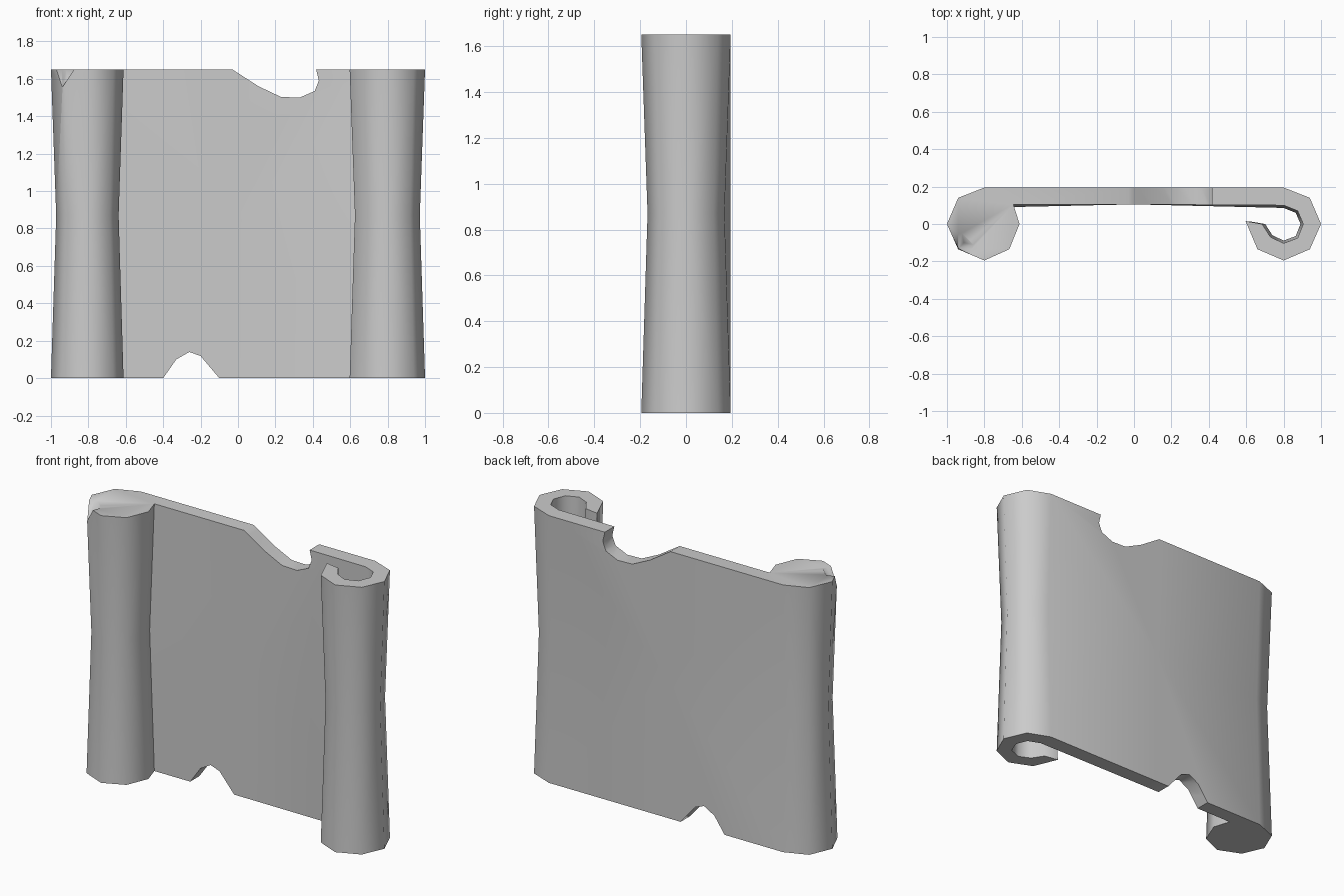
import bpy, bmesh, math

if "Cube" in bpy.data.objects:
    bpy.data.objects.remove(bpy.data.objects["Cube"])

H, MID, PINCH = 1.65, 0.87, 0.86

# Plan outline: solid left roll, flat sheet, open right curl
outline = [(-0.8, 0.195), (-0.94, 0.14), (-1, 0), (-0.94, -0.135), (-0.8, -0.195),
           (-0.667, -0.135), (-0.612, 0), (-0.645, 0.105),
           (0, 0.105),
           (0.8, 0.1), (0.875, 0.07), (0.905, 0), (0.875, -0.075), (0.8, -0.103),
           (0.73, -0.07), (0.685, 0), (0.597, 0.015),
           (0.66, -0.135), (0.8, -0.195), (0.94, -0.135), (1, 0), (0.94, 0.14), (0.8, 0.195),
           (0, 0.195)]


def new_object(name, bm):
    bm.normal_update()
    bmesh.ops.recalc_face_normals(bm, faces=bm.faces[:])
    if bm.calc_volume(signed=True) < 0:
        bmesh.ops.reverse_faces(bm, faces=bm.faces[:])
    mesh = bpy.data.meshes.new(name)
    bm.to_mesh(mesh)
    bm.free()
    mesh.update()
    ob = bpy.data.objects.new(name, mesh)
    bpy.context.scene.collection.objects.link(ob)
    return ob


def pinched(p):
    # rolls narrow toward their own axis at mid height
    x, y = p
    if abs(x) < 0.1:
        return p
    c = math.copysign(0.8, x)
    return c + (x - c) * PINCH, y * PINCH


def loft(name, rings):
    bm = bmesh.new()
    vs = [[bm.verts.new(p) for p in ring] for ring in rings]
    n = len(vs[0])
    for a, b in zip(vs, vs[1:]):
        for i in range(n):
            j = (i + 1) % n
            bm.faces.new((a[i], a[j], b[j], b[i]))
    bm.faces.new(vs[0][::-1])
    bm.faces.new(vs[-1])
    bm.normal_update()
    bmesh.ops.triangulate(bm, faces=bm.faces[:])
    return new_object(name, bm)


def cut(target, cutter):
    # carve the cutter away, keeping the first solver result that is sound
    cutter.hide_render = True
    m = target.modifiers.new("tear", 'BOOLEAN')
    m.operation, m.object = 'DIFFERENCE', cutter
    result = None
    for solver in ('EXACT', 'MANIFOLD', 'FLOAT'):
        m.solver = solver
        bpy.context.view_layer.update()
        deps = bpy.context.evaluated_depsgraph_get()
        mesh = bpy.data.meshes.new_from_object(target.evaluated_get(deps))
        if len(mesh.polygons) > 20:
            result = mesh
            break
    target.modifiers.remove(m)
    if result:
        target.data = result


# Parchment sheet with both rolls
scroll = loft("scroll_sheet", [
    [(x, y, 0) for x, y in outline],
    [(*pinched(p), MID) for p in outline],
    [(x, y, H) for x, y in outline]])

# Torn notches through the top and bottom edges
top_tear = [(-0.03, H), (0.11, 1.56), (0.23, 1.503), (0.33, 1.5), (0.41, 1.535),
            (0.432, 1.59), (0.418, H), (0.418, 1.8), (-0.03, 1.8)]
bottom_tear = [(-0.4, 0), (-0.33, 0.1), (-0.26, 0.14), (-0.2, 0.118), (-0.1, 0),
               (-0.1, -0.2), (-0.4, -0.2)]
for name, pts in (("top_tear", top_tear), ("bottom_tear", bottom_tear)):
    cut(scroll, loft(name, [[(x, y, z) for x, z in pts] for y in (0.03, 0.3)]))

# Chip in the top rim of the left roll
chip = bmesh.new()
for x, y in [(-0.985, -0.07), (-0.92, -0.05), (-0.86, -0.11), (-0.88, -0.17), (-1.0, -0.21)]:
    for z in (H, H + 0.1):
        chip.verts.new((x, y, z))
for p in [(-0.938, -0.13, 1.555), (-0.97, -0.2, 1.555), (-0.91, -0.1, 1.6)]:
    chip.verts.new(p)
bmesh.ops.convex_hull(chip, input=chip.verts[:])
loose = [v for v in chip.verts if not v.link_faces]
bmesh.ops.delete(chip, geom=loose, context='VERTS')
cut(scroll, new_object("rim_chip", chip))

# Smooth rolls, crisp edges
bpy.context.view_layer.update()
scroll.select_set(True)
bpy.context.view_layer.objects.active = scroll
bpy.ops.object.shade_smooth_by_angle(angle=math.radians(55))
